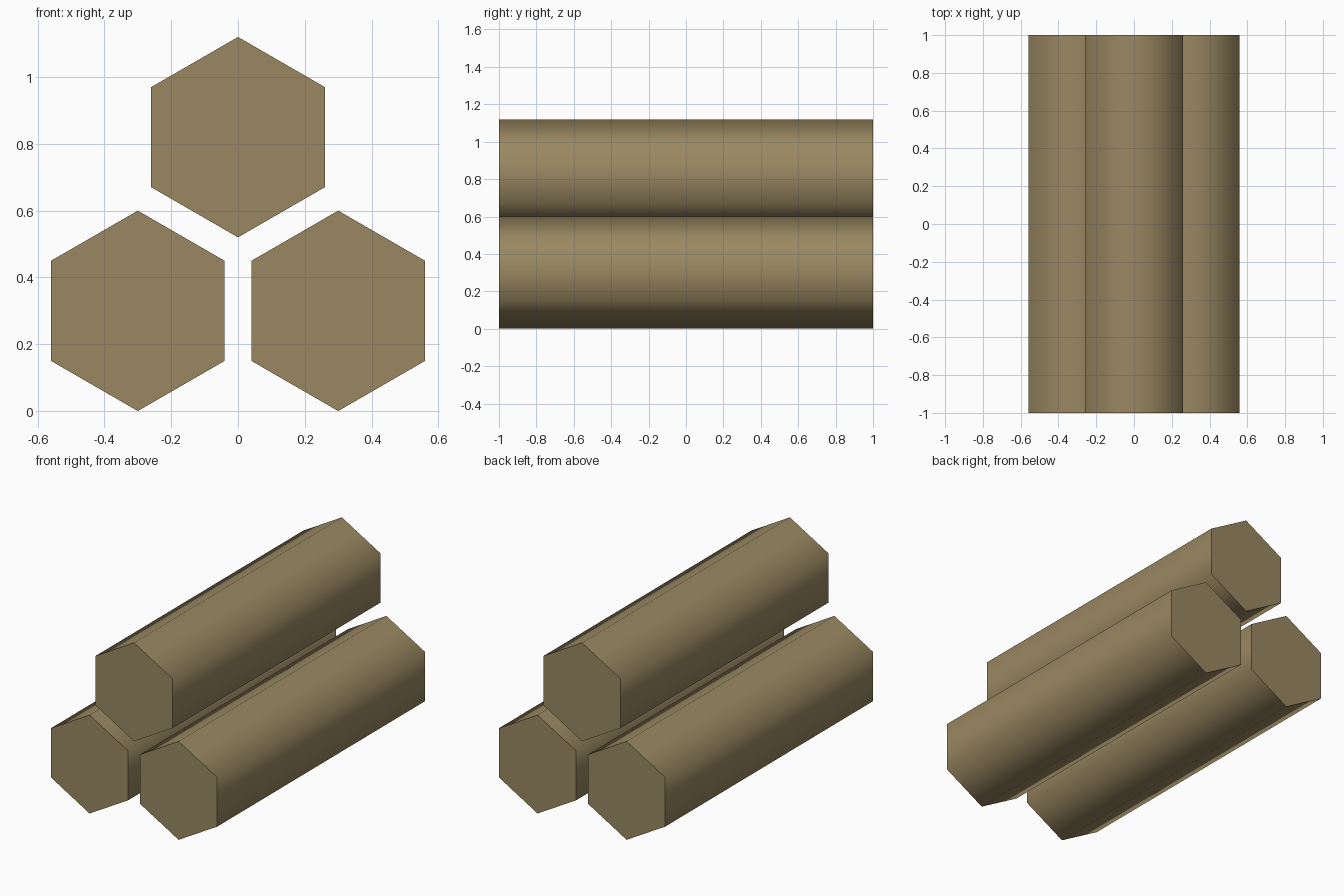
import bpy
import math

if "Cube" in bpy.data.objects:
    bpy.data.objects.remove(bpy.data.objects["Cube"])

RADIUS = 0.3
LENGTH = 2.0

# Single wood colour
wood = bpy.data.materials.new("brown_wood")
wood.diffuse_color = (0.32, 0.245, 0.12, 1.0)
wood.use_nodes = True
wood.node_tree.nodes["Principled BSDF"].inputs["Base Color"].default_value = wood.diffuse_color


def add_log(name, x, z):
    """Six-sided log lying along y, one corner pointing up."""
    bpy.ops.mesh.primitive_cylinder_add(
        vertices=6, radius=RADIUS, depth=LENGTH,
        location=(x, 0, z), rotation=(math.radians(90), 0, 0))
    log = bpy.context.object
    log.name = name
    log.data.materials.append(wood)
    # Smooth rounded sides, flat cut ends
    for face in log.data.polygons:
        face.use_smooth = len(face.vertices) == 4
    return log


# Two logs on the ground, one stacked above the gap
add_log("left_log", -0.3, RADIUS)
add_log("right_log", 0.3, RADIUS)
add_log("top_log", 0.0, 0.82)
